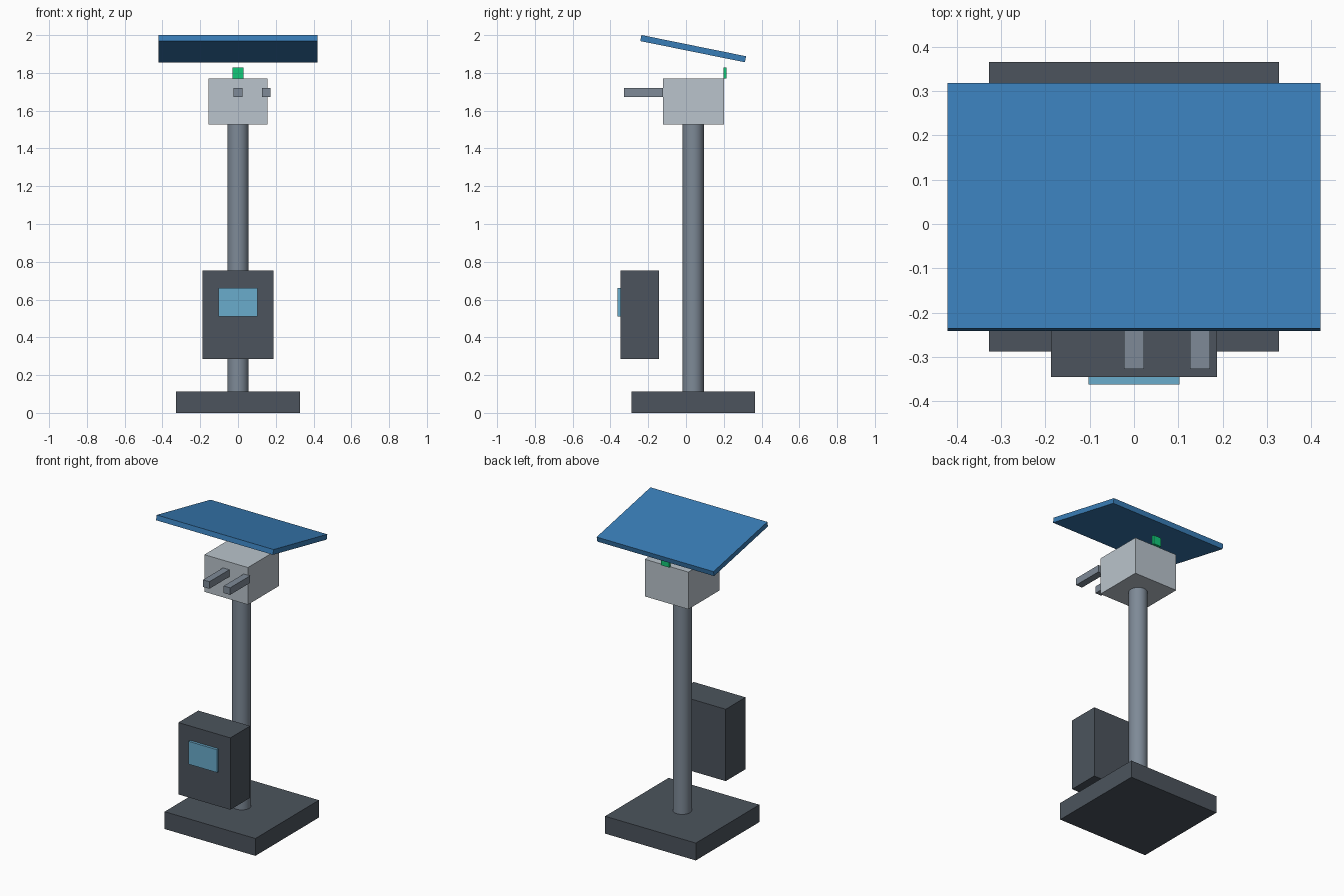
import bpy, math

if "Cube" in bpy.data.objects:
    bpy.data.objects.remove(bpy.data.objects["Cube"])


def material(name, r, g, b):
    def lin(c):
        c /= 255
        return c / 12.92 if c <= 0.04045 else ((c + 0.055) / 1.055) ** 2.4
    m = bpy.data.materials.new(name)
    m.diffuse_color = (lin(r), lin(g), lin(b), 1)
    m.use_nodes = True
    m.node_tree.nodes["Principled BSDF"].inputs["Base Color"].default_value = m.diffuse_color
    return m


dark = material("dark grey", 76, 84, 93)
steel = material("steel grey", 126, 138, 151)
light = material("light grey", 186, 196, 204)
blue = material("panel blue", 57, 125, 183)
pale = material("screen blue", 106, 172, 204)
green = material("indicator green", 18, 200, 120)


def box(name, x, y, z, mat):
    """Box from (min, max) ranges on each axis."""
    bpy.ops.mesh.primitive_cube_add(size=1, location=[sum(r) / 2 for r in (x, y, z)])
    o = bpy.context.object
    o.name = name
    o.scale = [r[1] - r[0] for r in (x, y, z)]
    bpy.ops.object.transform_apply(location=False, rotation=False, scale=True)
    o.data.materials.append(mat)
    return o


# Base slab
box("base", (-0.327, 0.327), (-0.288, 0.366), (0, 0.113), dark)

# Pole
bpy.ops.mesh.primitive_cylinder_add(vertices=32, radius=0.056, depth=1.43,
                                    location=(0, 0.038, 0.825))
pole = bpy.context.object
pole.name = "pole"
pole.data.materials.append(steel)
bpy.ops.object.shade_smooth_by_angle(angle=math.radians(30))

# Instrument head with two probes and an indicator light
box("head", (-0.157, 0.157), (-0.122, 0.2), (1.527, 1.769), light)
for name, cx in (("centre_probe", 0.0), ("side_probe", 0.149)):
    box(name, (cx - 0.023, cx + 0.023), (-0.327, -0.121), (1.673, 1.719), steel)
box("indicator", (-0.028, 0.028), (0.198, 0.215), (1.77, 1.828), green)

# Control cabinet and its screen
box("cabinet", (-0.187, 0.187), (-0.346, -0.142), (0.285, 0.753), dark)
box("screen", (-0.103, 0.103), (-0.363, -0.344), (0.511, 0.66), pale)

# Tilted solar panel
panel = box("solar_panel", (-0.421, 0.421), (-0.2445, 0.3205), (1.912, 1.9445), blue)
panel.rotation_euler.x = -0.2
